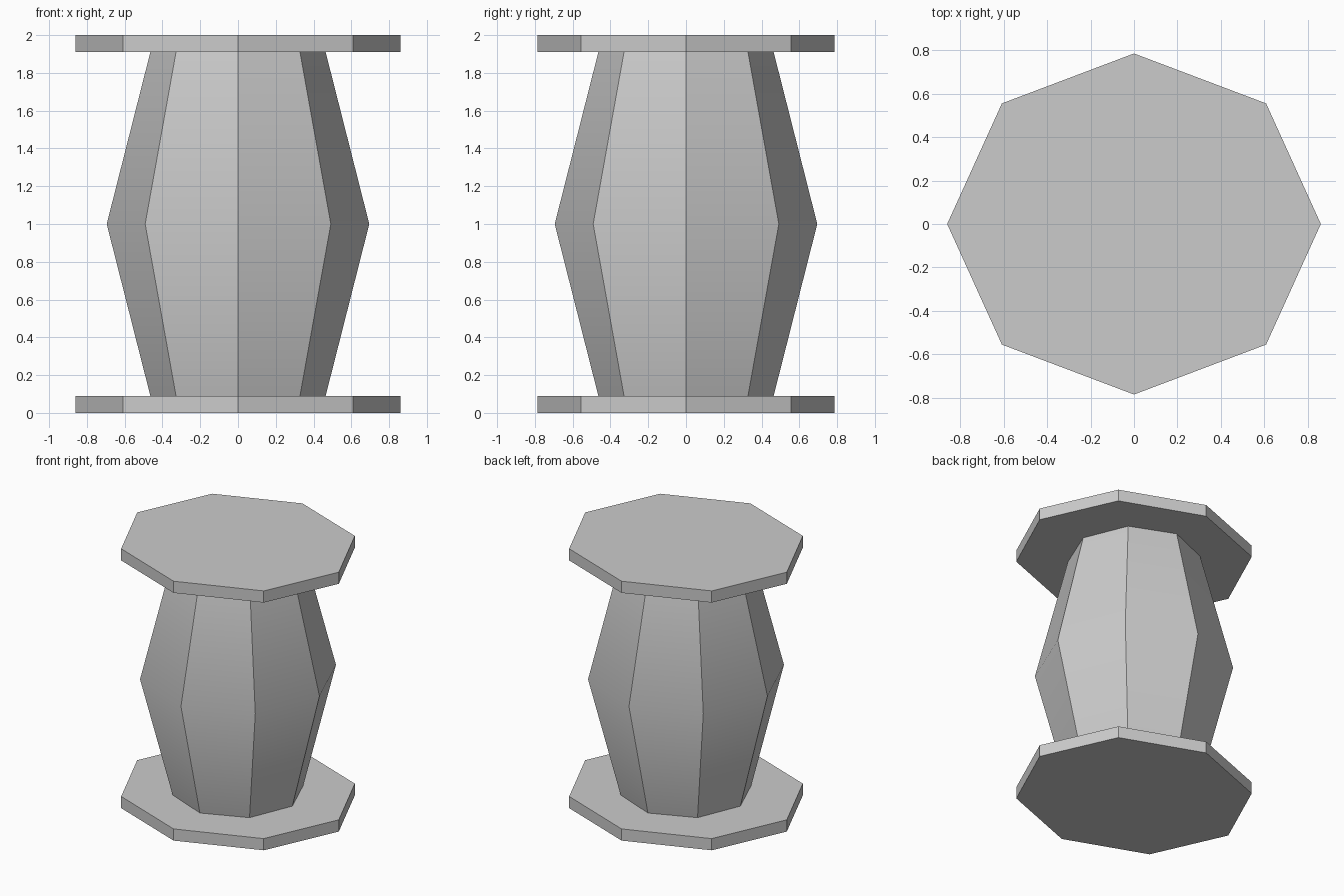
import bpy, bmesh
from math import cos, sin, tau, radians

if "Cube" in bpy.data.objects:
    bpy.data.objects.remove(bpy.data.objects["Cube"])

SIDES = 8


def lofted(name, rings):
    """Closed eight-sided solid through rings of (x radius, y radius, z)."""
    bm = bmesh.new()
    loops = [[bm.verts.new((rx * cos(tau * i / SIDES), ry * sin(tau * i / SIDES), z))
              for i in range(SIDES)] for rx, ry, z in rings]
    for low, high in zip(loops, loops[1:]):
        for i in range(SIDES):
            j = (i + 1) % SIDES
            bm.faces.new((low[i], low[j], high[j], high[i]))
    bm.faces.new(loops[0][::-1])
    bm.faces.new(loops[-1])
    mesh = bpy.data.meshes.new(name)
    bm.to_mesh(mesh)
    bm.free()
    obj = bpy.data.objects.new(name, mesh)
    bpy.context.collection.objects.link(obj)
    return obj


# Flat, slightly oval octagonal end plates
for name, z in (("bottom_plate", 0.0), ("top_plate", 1.91)):
    lofted(name, [(0.86, 0.785, z), (0.86, 0.785, z + 0.09)])

# Bulging octagonal body; the shallow waist bend is shaded smooth
body = lofted("body", [(0.464, 0.464, 0.09), (0.695, 0.695, 1.0), (0.464, 0.464, 1.91)])
bpy.context.view_layer.objects.active = body
body.select_set(True)
bpy.ops.object.shade_smooth_by_angle(angle=radians(30))
